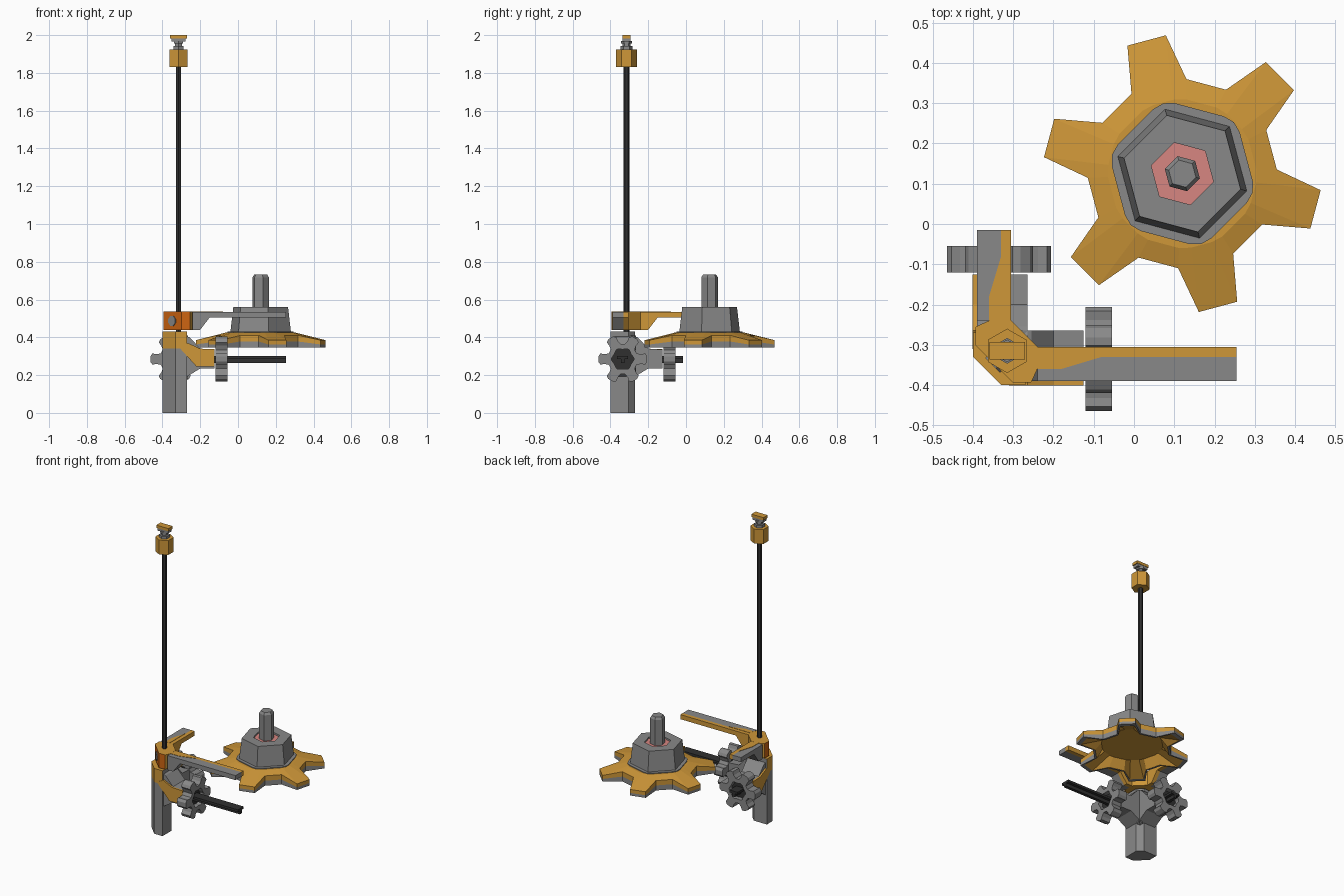
import bpy, bmesh, math
from mathutils import Vector

if "Cube" in bpy.data.objects:
    bpy.data.objects.remove(bpy.data.objects["Cube"])


def material(name, rgb):
    m = bpy.data.materials.new(name)
    m.diffuse_color = (*rgb, 1)
    m.use_nodes = True
    m.node_tree.nodes["Principled BSDF"].inputs["Base Color"].default_value = m.diffuse_color
    return m


GRAY = material("gray metal", (0.25, 0.25, 0.25))
ORANGE = material("golden orange", (0.62, 0.31, 0.04))
RUST = material("deep orange", (0.62, 0.13, 0.006))
DARK = material("dark steel", (0.03, 0.03, 0.03))
PINK = material("pale red", (0.68, 0.24, 0.22))


def loft(name, loops, mats, swap=False, rule=None):
    """Join equal loops of points; mats = one per band, then bottom and top cap.
    swap mirrors the part across x = y."""
    bm = bmesh.new()
    used = list(dict.fromkeys(mats))
    rings = [[bm.verts.new((p[1], p[0], p[2]) if swap else p) for p in lp] for lp in loops]
    n = len(loops[0])

    def face(vs, mat):
        bm.faces.new(vs).material_index = used.index(mat)

    for k in range(len(rings) - 1):
        a, b = rings[k], rings[k + 1]
        for i in range(n):
            j = (i + 1) % n
            face((a[i], a[j], b[j], b[i]), mats[k])
    face(rings[0][::-1], mats[-2])
    face(rings[-1], mats[-1])
    bmesh.ops.recalc_face_normals(bm, faces=bm.faces)
    if rule:
        for f in bm.faces:
            m = rule(f)
            if m:
                if m not in used:
                    used.append(m)
                f.material_index = used.index(m)
    me = bpy.data.meshes.new(name)
    bm.to_mesh(me)
    bm.free()
    for m in used:
        me.materials.append(m)
    ob = bpy.data.objects.new(name, me)
    bpy.context.collection.objects.link(ob)
    return ob


AXES = {"z": lambda u, v, w: (u, v, w), "y": lambda u, v, w: (u, w, v),
        "x": lambda u, v, w: (w, u, v)}


def prism(name, pts, axis, lo, hi, mat, swap=False, rule=None):
    loops = [[AXES[axis](u, v, w) for u, v in pts] for w in (lo, hi)]
    return loft(name, loops, [mat] * 3, swap, rule)


def rect(u0, u1, v0, v1):
    return [(u0, v0), (u1, v0), (u1, v1), (u0, v1)]


def ring(cx, cy, r, z, n=6, phase=0.0):
    return [(cx + r * math.cos(phase + math.tau * i / n),
             cy + r * math.sin(phase + math.tau * i / n), z) for i in range(n)]


def lathe(name, cx, cy, profile, mats, n=6, phase=0.0):
    return loft(name, [ring(cx, cy, r, z, n, phase) for r, z in profile], mats)


def gear_points(cx, cy, polar, phase):
    """Six teeth; polar = (radius, degrees from tooth centre) for one tooth."""
    out = []
    for k in range(6):
        for r, d in polar:
            a = math.radians(phase + 60 * k + d)
            out.append((cx + r * math.cos(a), cy + r * math.sin(a)))
    return out


C = -0.315            # corner axis of post and pole
# --- corner post and its orange cap
section = [(-0.40, -0.33), (-0.33, -0.40), (-0.27, -0.40),
           (-0.27, -0.305), (-0.305, -0.27), (-0.40, -0.27)]
prism("post", section, "z", 0, 0.34, GRAY)
prism("post_cap", section, "z", 0.34, 0.43, ORANGE,
      rule=lambda f: GRAY if f.normal.x + f.normal.y > 0.5 else None)

# --- two matching branches, along x and along y
for tag, swap, end in (("right", False, 0.255), ("back", True, -0.015)):
    prism("lower_arm_" + tag, [(-0.29, 0.41), (-0.255, 0.40), (-0.2, 0.34), (-0.125, 0.335),
                               (-0.125, 0.235), (-0.2, 0.235), (-0.29, 0.18)],
          "y", -0.39, -0.265, GRAY, swap)
    prism("arm_plate_" + tag, [(-0.31, 0.345), (-0.265, 0.37), (-0.2, 0.34), (-0.125, 0.337),
                               (-0.125, 0.245), (-0.22, 0.245)],
          "y", -0.401, -0.39, ORANGE, swap)
    # toothed wheel with a recessed hub and T-section shaft
    teeth = gear_points(-0.335, 0.285, [(0.08, -22), (0.1, -15), (0.122, -14), (0.13, -6),
                                        (0.13, 6), (0.122, 14), (0.1, 15), (0.08, 22)], 0)
    hole = gear_points(-0.335, 0.285, [(0.052, -25), (0.0545, -16), (0.058, -8), (0.0595, -3),
                                       (0.0595, 3), (0.058, 8), (0.0545, 16), (0.052, 25)], 0)
    loft("wheel_" + tag, [[(w, u, v) for u, v in p] for p, w in
                          ((hole, -0.105), (hole, -0.12), (teeth, -0.12),
                           (teeth, -0.055), (hole, -0.055), (hole, -0.085))],
         [GRAY, GRAY, GRAY, GRAY, GRAY, DARK, DARK], swap)
    prism("shaft_" + tag, [(-0.365, 0.3), (-0.365, 0.285), (-0.345, 0.285), (-0.345, 0.263),
                           (-0.325, 0.263), (-0.325, 0.285), (-0.306, 0.285), (-0.306, 0.3)],
          "x", -0.13, end, DARK, swap)
    # upper bracket arm: gray outside, orange inside
    arm = [(-0.24, 0.44), (-0.2, 0.44), (-0.15, 0.505), (end, 0.505), (end, 0.535), (-0.24, 0.535)]
    prism("upper_arm_outer_" + tag, arm, "y", -0.39, -0.33, GRAY, swap)
    prism("upper_arm_inner_" + tag, arm, "y", -0.33, -0.305, ORANGE, swap)
    prism("upper_arm_inlay_" + tag, [(-0.24, -0.36), (-0.18, -0.36), (-0.08, -0.33), (-0.24, -0.33)],
          "z", 0.534, 0.537, ORANGE, swap)

# --- bracket corner with bolt on its outer face
prism("bracket_corner", [(-0.395, -0.30), (-0.30, -0.395), (-0.255, -0.393), (-0.24, -0.36),
                         (-0.24, -0.305), (-0.305, -0.24), (-0.36, -0.24), (-0.393, -0.255)],
      "z", 0.44, 0.536, ORANGE,
      rule=lambda f: RUST if f.normal.x + f.normal.y < -0.1 and abs(f.normal.z) < 0.5 else None)
bolt = lathe("corner_bolt", 0, 0, [(0.028, -0.01), (0.028, 0.005)], [GRAY] * 3, n=8, phase=math.pi / 8)
bolt.location = (-0.3475, -0.3475, 0.487)
bolt.rotation_euler = Vector((-1, -1, 0)).to_track_quat("Z", "Y").to_euler()

# --- tall pole and the finial on top
UP = math.pi / 2
lathe("pole", C, C, [(0.015, 0.4), (0.015, 1.84)], [DARK] * 3, phase=UP)
lathe("pole_nut", C, C, [(0.055, 1.83), (0.055, 1.925)], [ORANGE] * 3, phase=UP)
lathe("finial_neck", C, C, [(0.032, 1.92), (0.032, 1.942), (0.02, 1.942), (0.02, 1.955),
                            (0.028, 1.955), (0.028, 1.97)], [GRAY] * 7, phase=UP)
prism("handle_base", rect(C - 0.038, C + 0.038, C - 0.02, C + 0.02), "z", 1.965, 1.982, GRAY)
prism("handle_top", rect(C - 0.044, C + 0.044, C - 0.022, C + 0.022), "z", 1.982, 2.0, ORANGE)

# --- big six-toothed gear, sloping down to the tips and hollow beneath
GX, GY, TURN = 0.12, 0.125, -15


def gear_loop(polar, heights):
    return [(x, y, heights[i % 4]) for i, (x, y) in enumerate(gear_points(GX, GY, polar, TURN))]


OUT = [(0.235, -17.5), (0.346, -8.2), (0.346, 8.2), (0.235, 17.5)]
RIM = [(0.222, -17), (0.32, -7.5), (0.32, 7.5), (0.222, 17)]
TOP = [(0.185, -17.5), (0.185, -8.2), (0.185, 8.2), (0.185, 17.5)]
loft("big_gear", [gear_loop(TOP, [0.40] * 4), gear_loop(RIM, [0.345] * 4),
                  gear_loop(OUT, [0.345] * 4), gear_loop(OUT, [0.378, 0.362, 0.362, 0.378]),
                  gear_loop(OUT, [0.41, 0.385, 0.385, 0.41]), gear_loop(TOP, [0.425] * 4)],
     [ORANGE, GRAY, GRAY, ORANGE, ORANGE, ORANGE, ORANGE])

# --- hexagonal hub on the gear: flange, tapered body with red recess, spindle
flange = gear_points(GX, GY, [(0.176, -9), (0.181, 0), (0.176, 9)], TURN)
prism("hub_flange", flange, "z", 0.42, 0.43, GRAY)
HEX = math.radians(TURN)
lathe("hub_body", GX, GY, [(0.166, 0.428), (0.150, 0.56), (0.08, 0.56), (0.08, 0.55)],
      [GRAY, GRAY, GRAY, GRAY, PINK], phase=HEX)
lathe("spindle", GX, GY, [(0.045, 0.545), (0.045, 0.718), (0.035, 0.733)], [GRAY] * 4, phase=HEX)
